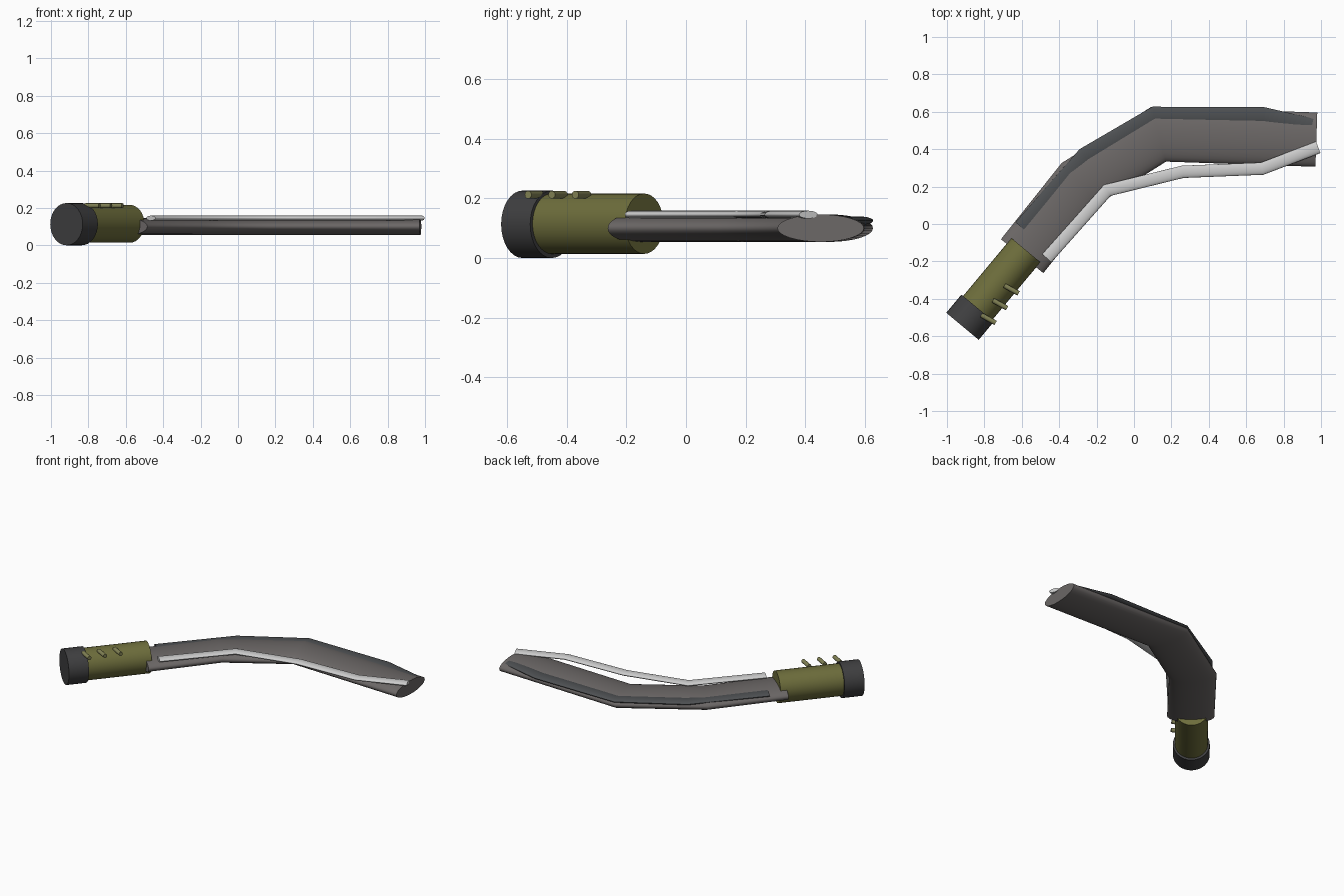
import bpy, bmesh, math
from mathutils import Vector

if "Cube" in bpy.data.objects:
    bpy.data.objects.remove(bpy.data.objects["Cube"])


def finish(bm, name, color):
    bmesh.ops.recalc_face_normals(bm, faces=bm.faces)
    me = bpy.data.meshes.new(name)
    bm.to_mesh(me)
    bm.free()
    ob = bpy.data.objects.new(name, me)
    bpy.context.collection.objects.link(ob)
    mat = bpy.data.materials.get(color[0]) or bpy.data.materials.new(color[0])
    mat.diffuse_color = (*color[1], 1)
    mat.use_nodes = True
    mat.node_tree.nodes["Principled BSDF"].inputs["Base Color"].default_value = mat.diffuse_color
    me.materials.append(mat)
    bpy.ops.object.select_all(action='DESELECT')
    ob.select_set(True)
    bpy.context.view_layer.objects.active = ob
    bpy.ops.object.shade_smooth_by_angle(angle=math.radians(35))
    return ob


def sweep(name, path, z, half_w, half_h, color, sides=32):
    """Flattened elliptical tube along a horizontal path, mitred at the bends."""
    pts = [Vector((x, y, z)) for x, y in path]
    bm = bmesh.new()
    rings = []
    for i, p in enumerate(pts):
        d_in = (p - pts[i - 1]).normalized() if i else (pts[1] - p).normalized()
        d_out = (pts[i + 1] - p).normalized() if i < len(pts) - 1 else d_in
        d = (d_in + d_out).normalized()
        side = Vector((-d.y, d.x, 0)) * half_w / d.dot(d_in)
        up = Vector((0, 0, half_h))
        angles = [2 * math.pi * k / sides for k in range(sides)]
        rings.append([bm.verts.new(p + side * math.cos(a) + up * math.sin(a)) for a in angles])
    for a, b in zip(rings, rings[1:]):
        for k in range(sides):
            n = (k + 1) % sides
            bm.faces.new((a[k], a[n], b[n], b[k]))
    bm.faces.new(rings[0])
    bm.faces.new(rings[-1])
    return finish(bm, name, color)


def rod(name, a, b, radius, color, sides=32):
    """Cylinder between two points."""
    a, b = Vector(a), Vector(b)
    bm = bmesh.new()
    bmesh.ops.create_cone(bm, cap_ends=True, segments=sides, radius1=radius,
                          radius2=radius, depth=(b - a).length)
    bm.transform((b - a).to_track_quat('Z', 'Y').to_matrix().to_4x4())
    bmesh.ops.translate(bm, verts=bm.verts, vec=(a + b) / 2)
    return finish(bm, name, color)


BODY = ("body_grey", (0.15, 0.138, 0.135))
DARK = ("edge_dark", (0.075, 0.08, 0.085))
SILVER = ("silver", (0.58, 0.58, 0.58))
OLIVE = ("olive", (0.155, 0.155, 0.045))
BLACK = ("cap_dark", (0.05, 0.05, 0.052))
STUD = ("stud_olive", (0.22, 0.22, 0.09))

# Bent blade body with its two edge strips
sweep("blade", [(-.598, -.172), (-.289, .216), (.132, .48), (.975, .451)],
      .1, .145, .046, BODY)
sweep("inner_edge", [(-.466, -.183), (-.143, .18), (.26, .279), (.685, .296), (.985, .41)],
      .1455, .033, .013, SILVER)
sweep("outer_edge", [(-.60, -.02), (-.262, .365), (.11, .582), (.69, .58), (.95, .52)],
      .125, .045, .014, DARK)

# Round grip and end cap
rod("grip", (-.85, -.466, .115), (-.578, -.14, .115), .101, OLIVE)
rod("end_cap", (-.917, -.547, .113), (-.836, -.4497, .113), .113, BLACK)

# Three small grip studs
for i in range(3):
    c = Vector((-.655 - .0615 * i, -.35 - .079 * i, .212))
    half = Vector((.038, -.021, 0))
    rod(f"grip_stud_{i + 1}", c - half, c + half, .013, STUD, 16)
